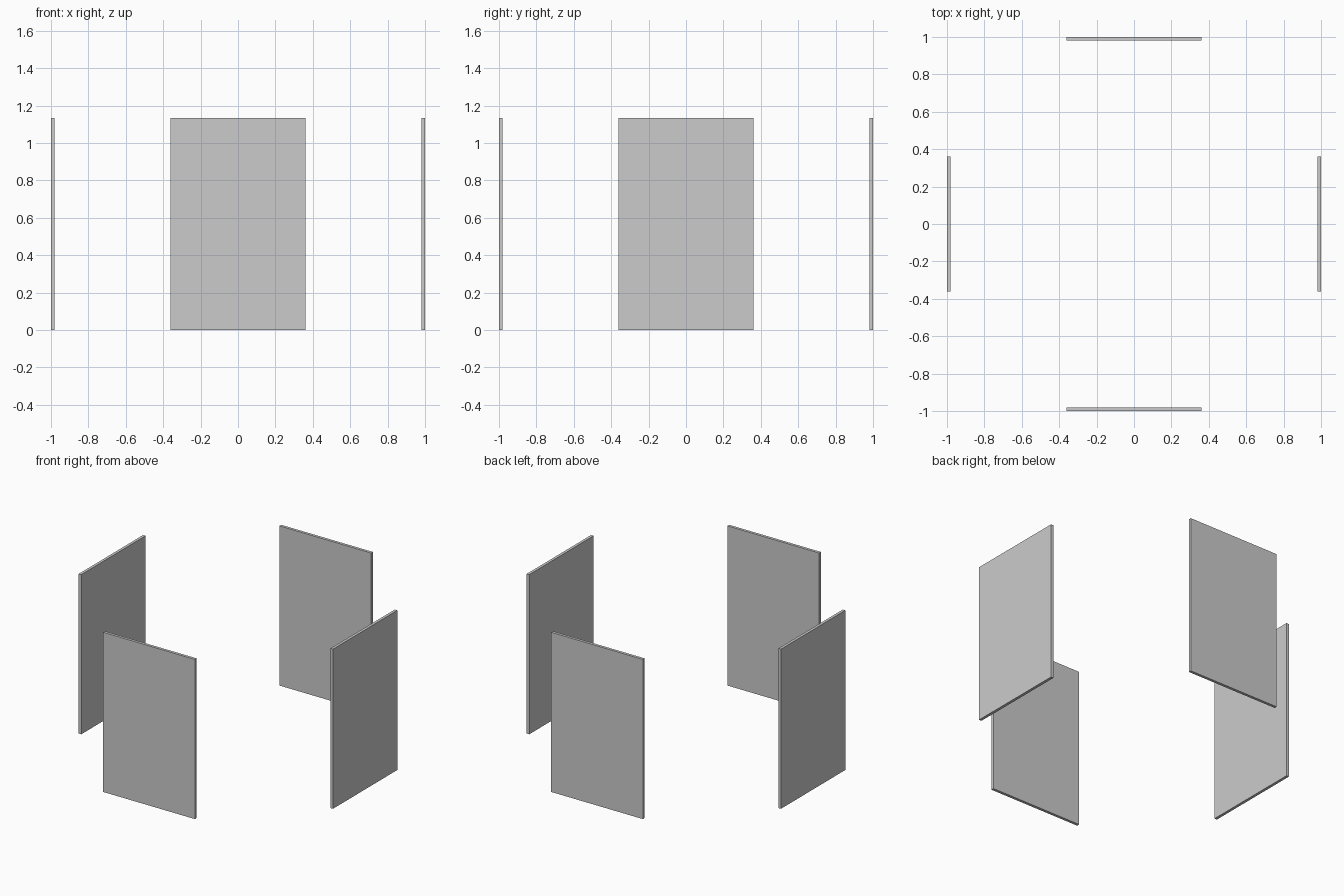
import bpy, bmesh, math
from mathutils import Matrix

if "Cube" in bpy.data.objects:
    bpy.data.objects.remove(bpy.data.objects["Cube"])

WIDTH, THICK, HEIGHT = 0.722, 0.02, 1.135


def panel(name, angle):
    """Thin upright slab, outer face 1 unit from the centre, turned about z."""
    bm = bmesh.new()
    bmesh.ops.create_cube(bm, size=1)
    bmesh.ops.scale(bm, vec=(WIDTH, THICK, HEIGHT), verts=bm.verts)
    bmesh.ops.translate(bm, vec=(0, -1 + THICK / 2, HEIGHT / 2), verts=bm.verts)
    bmesh.ops.rotate(bm, cent=(0, 0, 0), verts=bm.verts,
                     matrix=Matrix.Rotation(angle, 3, 'Z'))
    mesh = bpy.data.meshes.new(name)
    bm.to_mesh(mesh)
    bm.free()
    bpy.context.collection.objects.link(bpy.data.objects.new(name, mesh))


# Four panels, one per side
for i, side in enumerate(("front", "right", "back", "left")):
    panel(side + "_panel", i * math.pi / 2)
